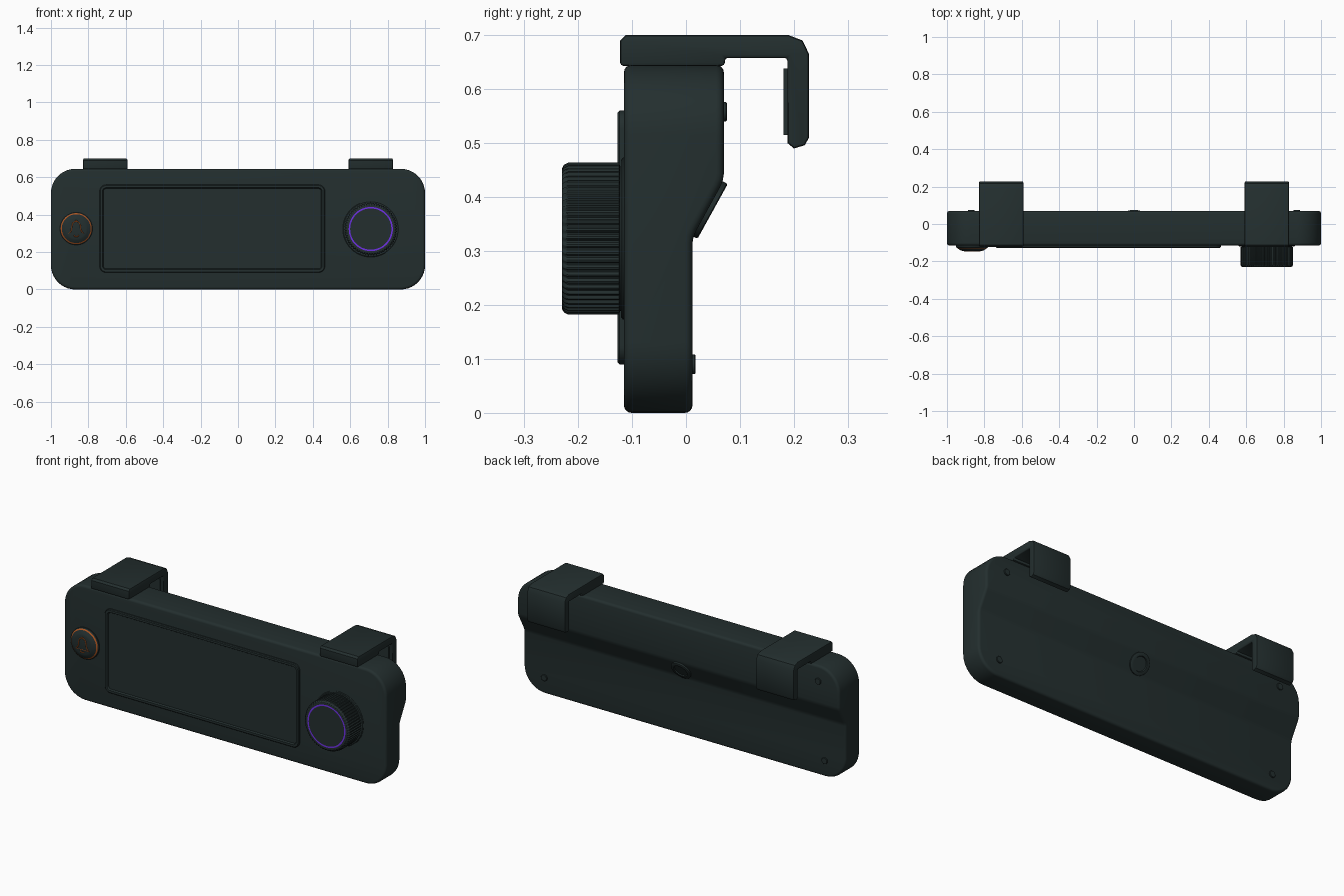
import bpy, bmesh
from math import sin, cos, pi, radians
from mathutils import Vector

cube = bpy.data.objects.get("Cube")
if cube:
    bpy.data.objects.remove(cube, do_unlink=True)


def material(name, rgb):
    m = bpy.data.materials.new(name)
    m.use_nodes = True
    m.diffuse_color = (*rgb, 1)
    m.node_tree.nodes["Principled BSDF"].inputs["Base Color"].default_value = (*rgb, 1)
    return m


DARK = material("dark slate", (0.017, 0.028, 0.028))
PURPLE = material("violet light", (0.16, 0.03, 0.8))
ORANGE = material("burnt orange", (0.42, 0.09, 0.015))


def add(name, bm, mats=(DARK,)):
    bmesh.ops.recalc_face_normals(bm, faces=bm.faces)
    me = bpy.data.meshes.new(name)
    bm.to_mesh(me)
    bm.free()
    for m in mats:
        me.materials.append(m)
    ob = bpy.data.objects.new(name, me)
    bpy.context.collection.objects.link(ob)
    return ob


def finish(ob, angle=35):
    """Apply modifiers, then smooth the shading except at sharp edges."""
    dg = bpy.context.evaluated_depsgraph_get()
    me = bpy.data.meshes.new_from_object(ob.evaluated_get(dg))
    ob.modifiers.clear()
    ob.data = me
    me.shade_smooth()
    me.set_sharp_from_angle(angle=radians(angle))
    return ob


def loft(name, rings, mats=(DARK,), coloured=()):
    """Skin closed rings and cap both ends; listed bands take the second material."""
    bm = bmesh.new()
    vs = [[bm.verts.new(p) for p in ring] for ring in rings]
    for b, (lo, hi) in enumerate(zip(vs, vs[1:])):
        for i in range(len(lo)):
            j = (i + 1) % len(lo)
            f = bm.faces.new((lo[i], lo[j], hi[j], hi[i]))
            f.material_index = int(b in coloured)
    bm.faces.new(vs[0])
    bm.faces.new(vs[-1])
    return add(name, bm, mats)


def lathe(name, profile, loc, axis, n=48, ribbed=(), **kw):
    """Turned part: (radius, height) pairs along axis; ribbed rings alternate in radius."""
    q = Vector(axis).to_track_quat('Z', 'Y')
    rings = []
    for k, (r, h) in enumerate(profile):
        ring = []
        for i in range(n):
            a = 2 * pi * i / n
            rr = r - 0.005 if k in ribbed and i % 4 > 1 else r
            ring.append(Vector(loc) + q @ Vector((rr * cos(a), rr * sin(a), h)))
        rings.append(ring)
    return finish(loft(name, rings, **kw))


def rounded(x0, x1, z0, z1, r, y, n=10):
    """Rounded rectangle standing at depth y."""
    pts = []
    for k, (cx, cz) in enumerate(((x1 - r, z1 - r), (x0 + r, z1 - r),
                                  (x0 + r, z0 + r), (x1 - r, z0 + r))):
        for i in range(n + 1):
            a = pi / 2 * (k + i / n)
            pts.append((cx + r * cos(a), y, cz + r * sin(a)))
    return pts


def extrude_x(name, profile, x0, x1):
    return loft(name, [[(x, y, z) for y, z in profile] for x in (x0, x1)])


def bevel(ob, width, segments, angle=50):
    m = ob.modifiers.new("bevel", 'BEVEL')
    m.width, m.segments = width, segments
    m.limit_method, m.angle_limit = 'ANGLE', radians(angle)


# Housing: stepped side profile trimmed to a rounded front outline
housing = extrude_x("housing", [
    (-0.115, -0.1), (0.012, -0.1), (0.012, 0.315), (0.014, 0.326), (0.019, 0.338),
    (0.063, 0.418), (0.068, 0.43), (0.07, 0.442), (0.07, 0.8), (-0.115, 0.8)], -1.2, 1.2)
outline = loft("outline_cutter", [rounded(-1, 1, 0, 0.645, 0.13, y) for y in (-0.3, 0.3)])
outline.hide_render = True
trim = housing.modifiers.new("trim", 'BOOLEAN')
trim.operation, trim.solver, trim.object = 'INTERSECT', 'EXACT', outline
bevel(housing, 0.014, 4)
finish(housing)
bpy.data.objects.remove(outline, do_unlink=True)


# Display: raised lip around a recessed panel
def frame(inset, y):
    return rounded(-0.74 + inset, 0.465 - inset, 0.09 + inset, 0.56 - inset, 0.035 - inset, y)


finish(loft("display", [frame(0, -0.11), frame(0, -0.123), frame(0.004, -0.127),
                        frame(0.016, -0.127), frame(0.021, -0.119)]))

# Control knob with ribbed grip and light ring
FRONT = (0, -1, 0)
lathe("knob_collar", [(0.15, 0), (0.15, 0.007), (0.146, 0.01)], (0.71, -0.11, 0.323), FRONT)
lathe("knob", [(0.134, 0), (0.134, 0.012), (0.141, 0.014), (0.141, 0.108), (0.137, 0.116),
               (0.13, 0.12), (0.118, 0.12), (0.110, 0.12)],
      (0.71, -0.11, 0.323), FRONT, n=240, ribbed=(2, 3, 4),
      mats=(DARK, PURPLE), coloured=(6,))

# Alert button with coloured rim
BX, BZ = -0.865, 0.325
lathe("alert_button", [(0.087, 0), (0.087, 0.012), (0.083, 0.017), (0.077, 0.021),
                       (0.062, 0.031), (0.052, 0.034)],
      (BX, -0.11, BZ), FRONT, mats=(DARK, ORANGE), coloured=(2,))

# Bell icon: thin strokes on the button face
half = [(0.007, 0.038), (0.018, 0.029), (0.023, 0.014), (0.025, -0.008), (0.031, -0.018),
        (0.041, -0.026)]
bell = half + [(-x, z) for x, z in reversed(half)]
clapper = [(-0.013, -0.035), (-0.007, -0.041), (0.007, -0.041), (0.013, -0.035)]
stem = [(0, 0.038), (0, 0.046)]
curve = bpy.data.curves.new("bell_icon", 'CURVE')
curve.dimensions = '3D'
curve.bevel_depth, curve.bevel_resolution, curve.use_fill_caps = 0.003, 1, True
for pts, closed in ((bell, True), (clapper, False), (stem, False)):
    s = curve.splines.new('POLY')
    s.points.add(len(pts) - 1)
    s.use_cyclic_u = closed
    for p, (x, z) in zip(s.points, pts):
        p.co = (BX + x, -0.144, BZ + z, 1)
curve.materials.append(ORANGE)
bpy.context.collection.objects.link(bpy.data.objects.new("bell_icon", curve))

# Hanging hooks with grip pads, and screw pegs on the back
hook_profile = [(-0.122, 0.643), (0.072, 0.643), (0.072, 0.658), (0.188, 0.658), (0.188, 0.5),
                (0.2, 0.49), (0.22, 0.496), (0.228, 0.51), (0.228, 0.665), (0.216, 0.69),
                (0.19, 0.7), (-0.112, 0.7), (-0.122, 0.69)]
pad_profile = [(0.181, 0.515), (0.19, 0.515), (0.19, 0.638), (0.181, 0.638)]
for side, sx in (("left", 1), ("right", -1)):
    hook = extrude_x(side + "_hook", hook_profile, sx * 0.592, sx * 0.828)
    bevel(hook, 0.006, 2, 60)
    finish(hook)
    extrude_x(side + "_hook_pad", pad_profile, sx * 0.612, sx * 0.808)
    for row, y, z in (("upper", 0.066, 0.558), ("lower", 0.008, 0.09)):
        lathe(f"{side}_{row}_peg", [(0.018, 0), (0.018, 0.008), (0.016, 0.01)],
              (sx * 0.87, y, z), (0, 1, 0), n=24)

# Round port on the sloped back
lathe("rear_port", [(0.058, 0), (0.058, 0.012), (0.055, 0.014), (0.04, 0.014), (0.037, 0.009)],
      (0, 0.037, 0.38), (0, 0.875, -0.483))
